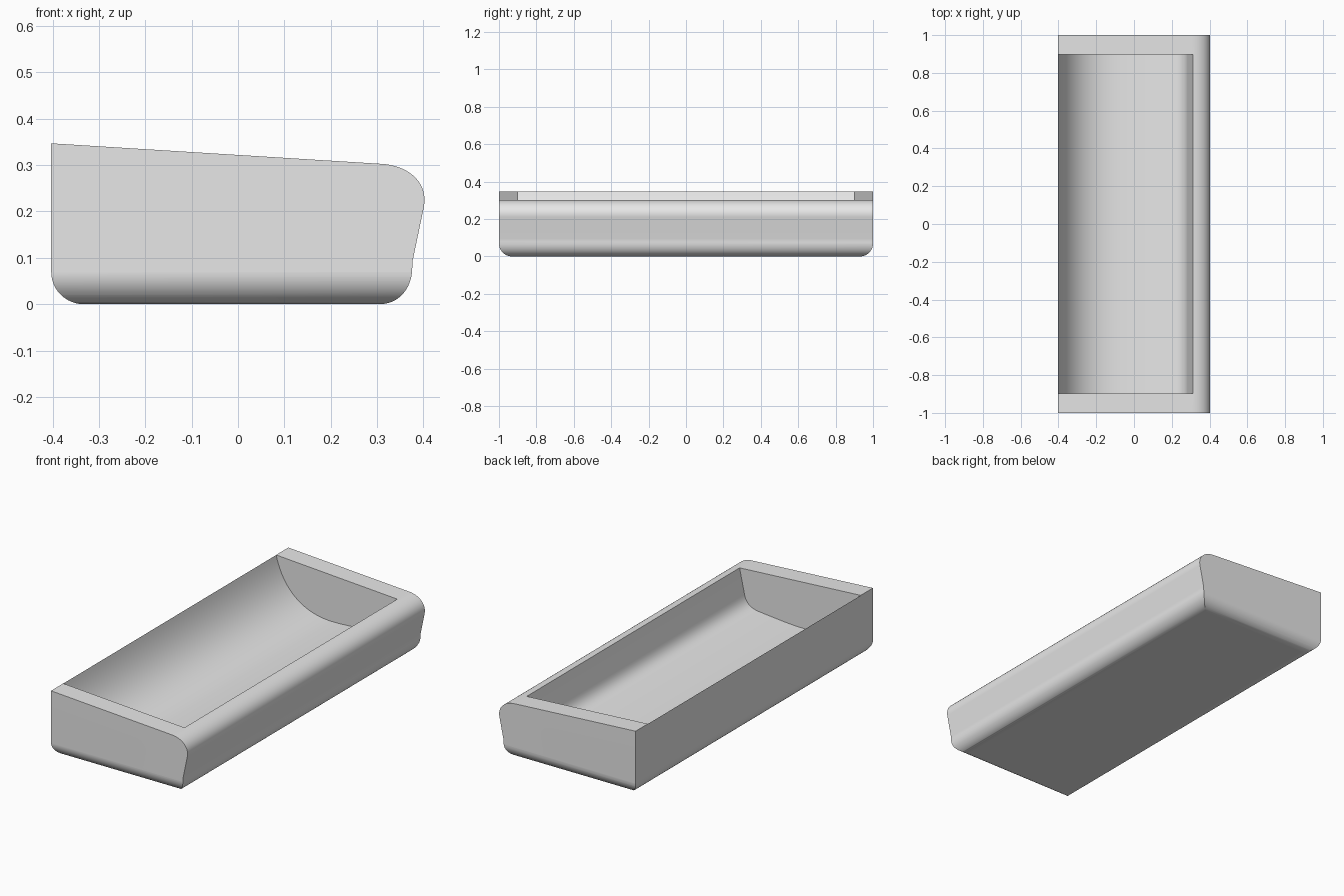
import bpy
import bmesh
from math import sin, cos, radians
from mathutils import Vector
from mathutils.geometry import interpolate_bezier

cube = bpy.data.objects.get("Cube")
if cube:
    bpy.data.objects.remove(cube)

grey = bpy.data.materials.new("plain_grey")
grey.use_nodes = True
grey.diffuse_color = (0.8, 0.8, 0.8, 1)
grey.node_tree.nodes["Principled BSDF"].inputs["Base Color"].default_value = (0.8, 0.8, 0.8, 1)


def arc(cx, cz, r, start, end, steps=12):
    angles = [radians(start + (end - start) * i / steps) for i in range(steps + 1)]
    return [(cx + r * cos(a), cz + r * sin(a)) for a in angles]


def bezier(p0, p1, p2, p3, steps=14):
    pts = interpolate_bezier(*[Vector((x, z, 0)) for x, z in (p0, p1, p2, p3)], steps)
    return [(p.x, p.y) for p in pts]


def prism(name, profile, half, along="Y"):
    """Extrude a closed 2D profile symmetrically along one horizontal axis."""
    bm = bmesh.new()
    if along == "Y":
        verts = [bm.verts.new((a, -half, z)) for a, z in profile]
        move = (0, 2 * half, 0)
    else:
        verts = [bm.verts.new((-half, a, z)) for a, z in profile]
        move = (2 * half, 0, 0)
    face = bm.faces.new(verts)
    side = bmesh.ops.extrude_face_region(bm, geom=[face], use_keep_orig=True)
    new_verts = [v for v in side["geom"] if isinstance(v, bmesh.types.BMVert)]
    bmesh.ops.translate(bm, verts=new_verts, vec=move)
    bmesh.ops.recalc_face_normals(bm, faces=bm.faces)
    mesh = bpy.data.meshes.new(name)
    bm.to_mesh(mesh)
    bm.free()
    mesh.materials.append(grey)
    obj = bpy.data.objects.new(name, mesh)
    bpy.context.collection.objects.link(obj)
    return obj


# Outer tray section: upright back, sloping rim, rolled lip, rounded base
section = arc(-0.333, 0.07, 0.07, 180, 270)
section += bezier((0.305, 0), (0.347, 0), (0.376, 0.034), (0.376, 0.08), 13)
section += [(0.377, 0.095)]
section += bezier((0.401, 0.21), (0.411, 0.26), (0.37, 0.301), (0.305, 0.303), 16)
section += [(-0.403, 0.347)]
tray = prism("tray_body", section, 1.1)

# Rounded lower ends
base = -0.0005
end_profile = arc(-0.93, base + 0.07, 0.07, 180, 270)
end_profile += arc(0.93, base + 0.07, 0.07, 270, 360)
end_profile += [(1, 0.6), (-1, 0.6)]
end_shape = prism("end_rounding_cutter", end_profile, 0.7, "X")

# Hollow: sweeping back wall, gently rising floor, steep lip wall
hollow = [(-0.404, 0.6)]
hollow += bezier((-0.404, 0.35), (-0.36, 0.17), (-0.24, 0.08), (-0.07, 0.08), 22)
hollow += bezier((-0.07, 0.08), (0.02, 0.08), (0.12, 0.092), (0.2, 0.1), 8)[1:]
hollow += bezier((0.2, 0.1), (0.25, 0.105), (0.275, 0.13), (0.283, 0.17), 12)[1:]
hollow += [(0.312, 0.303), (0.312, 0.6)]
hollow_shape = prism("hollow_cutter", hollow, 0.897)

bpy.ops.object.select_all(action="DESELECT")
tray.select_set(True)
bpy.context.view_layer.objects.active = tray
for cutter, operation in ((end_shape, "INTERSECT"), (hollow_shape, "DIFFERENCE")):
    cutter.hide_render = True
    cut = tray.modifiers.new(cutter.name, "BOOLEAN")
    cut.operation = operation
    cut.solver = "EXACT"
    cut.object = cutter
    bpy.ops.object.modifier_apply(modifier=cut.name)
    bpy.data.objects.remove(cutter)

# Smooth curves with crisp rims
bpy.ops.object.shade_smooth_by_angle(angle=radians(30))
normals = tray.modifiers.new("flat_panels", "WEIGHTED_NORMAL")
normals.keep_sharp = True
